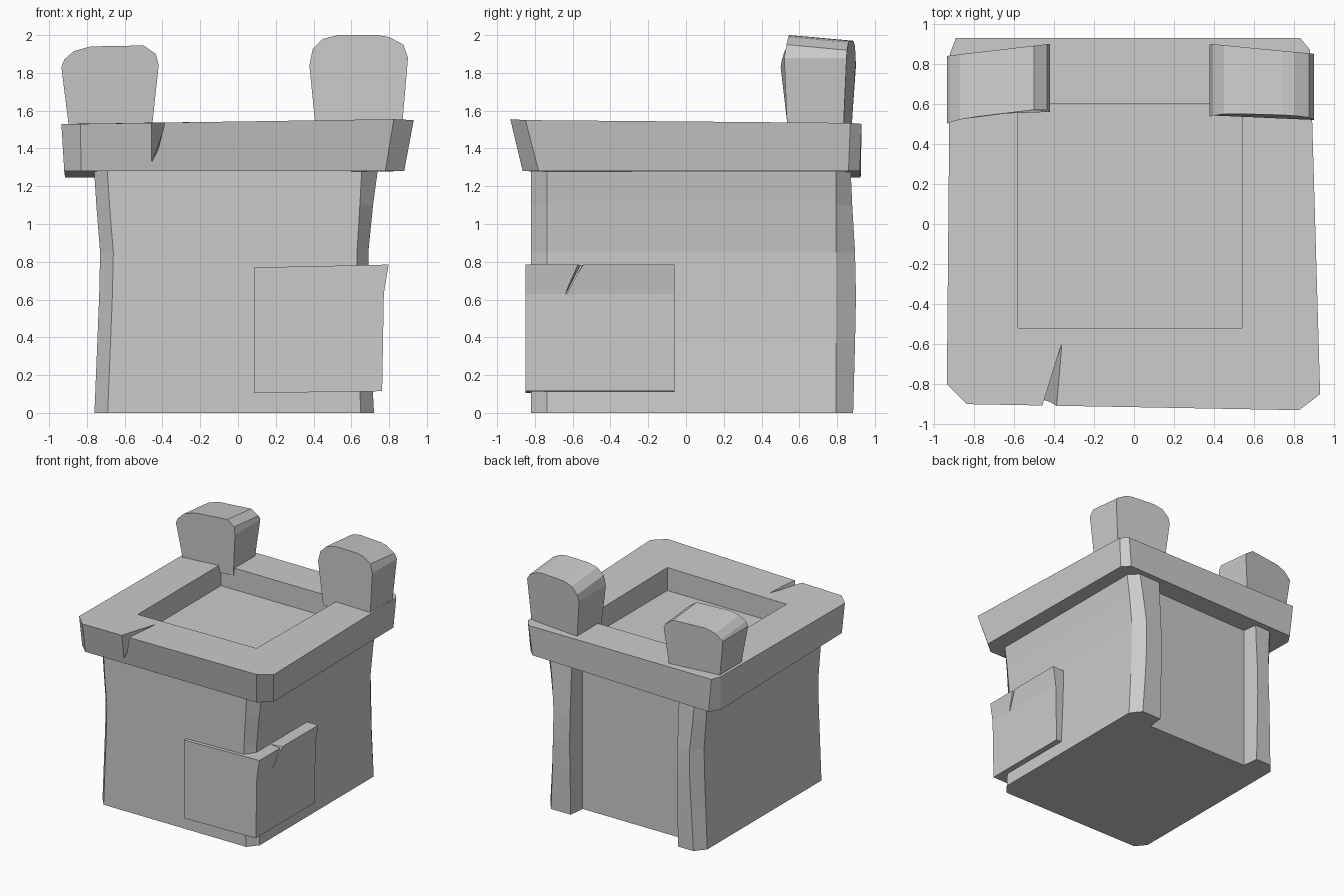
import bpy, bmesh

if "Cube" in bpy.data.objects:
    bpy.data.objects.remove(bpy.data.objects["Cube"])


def loft(name, rings):
    """Skin a stack of equal-length point rings and cap both ends."""
    bm = bmesh.new()
    vr = [[bm.verts.new(p) for p in ring] for ring in rings]
    n = len(rings[0])
    for a, b in zip(vr, vr[1:]):
        for i in range(n):
            j = (i + 1) % n
            bm.faces.new((a[i], a[j], b[j], b[i]))
    bm.faces.new(vr[0][::-1])
    bm.faces.new(vr[-1])
    if bm.calc_volume(signed=True) < 0:
        bmesh.ops.reverse_faces(bm, faces=bm.faces)
    me = bpy.data.meshes.new(name)
    bm.to_mesh(me)
    bm.free()
    ob = bpy.data.objects.new(name, me)
    bpy.context.collection.objects.link(ob)
    return ob


def cut(target, cutter):
    m = target.modifiers.new(cutter.name, 'BOOLEAN')
    m.operation = 'DIFFERENCE'
    m.solver = 'EXACT'
    m.object = cutter
    cutter.hide_render = True
    cutter.hide_viewport = True


def flat(points, z):
    return [(x, y, z) for x, y in points]


# Waisted body: chamfered corners, back wall recessed between two pillars
def body_ring(z, l, r, b, c):
    return flat([(l, -.735), (l + .07, -.82), (r - c, -.82), (r, -.735),
                 (r, .795), (r - .07, b), (.465, b), (.45, .745),
                 (-.53, .745), (-.545, b), (l + .07, b), (l, .80)], z)


loft("tower_body", [body_ring(*lv) for lv in (
    (0, -.76, .72, .885, .07), (.37, -.745, .70, .895, .065), (.62, -.735, .692, .90, .06),
    (.85, -.73, .69, .895, .06), (1.1, -.75, .715, .88, .07), (1.285, -.762, .74, .872, .085))])

# Flared top slab, uneven octagon
bottom = [(-.92, -.78, 1.28), (-.83, -.865, 1.28), (.78, -.865, 1.28), (.88, -.78, 1.28),
          (.86, .86, 1.28), (.80, .92, 1.28), (-.86, .925, 1.245), (-.915, .84, 1.245)]
top = [(-.935, -.80, 1.53), (-.835, -.90, 1.53), (.825, -.93, 1.555), (.93, -.85, 1.55),
       (.88, .87, 1.535), (.83, .93, 1.53), (-.89, .93, 1.53), (-.92, .85, 1.53)]
slab = loft("top_slab", [bottom, top])

# Square recess in the slab
square = [(-.58, -.52), (.54, -.52), (.54, .60), (-.58, .60)]
cut(slab, loft("recess_cutter", [flat(square, 1.35), flat(square, 1.7)]))

# Wedge crack in the slab's front edge
cut(slab, loft("slab_crack_cutter", [
    flat([(-.456, -.87), (-.462, -1.0), (-.45, -1.0)], 1.33),
    flat([(-.345, -.55), (-.485, -1.0), (-.385, -1.0)], 1.575)]))


# Round-topped merlons: front profile extruded back, front face leaning out
def merlon(name, profile, z_mid, front, back, lean_in):
    x0 = min(p[0] for p in profile)
    w = max(p[0] for p in profile) - x0
    z_top = max(p[1] for p in profile)
    rings = []
    for ends, lean, peak in ((front, lean_in, .02), (back, -.02, 0)):
        ring = []
        for x, z in profile:
            y = ends[0] + (ends[1] - ends[0]) * (x - x0) / w
            if z < z_mid:
                y += lean * (z_mid - z) / (z_mid - 1.5)
            else:
                y += peak * (z - z_mid) / (z_top - z_mid)
            ring.append((x, y, z - (.03 if lean < 0 and z > z_mid else 0)))
        rings.append(ring)
    return loft(name, rings)


merlon("merlon_left", [(-.89, 1.47), (-.46, 1.47), (-.42, 1.84), (-.435, 1.90), (-.50, 1.945),
                       (-.78, 1.94), (-.87, 1.915), (-.92, 1.87), (-.935, 1.83)],
       1.84, (.50, .56), (.84, .90), .035)
merlon("merlon_right", [(.415, 1.47), (.865, 1.47), (.90, 1.88), (.875, 1.95), (.80, 1.99),
                        (.74, 2.0), (.53, 2.0), (.45, 1.98), (.395, 1.925), (.378, 1.84)],
       1.88, (.535, .52), (.90, .85), .015)


# Corner stone wrapped round the front right edge, upper band flared
def stone_ring(x, z0, z1):
    return [(.085, -.85, z0), (x, -.85, z1), (x, -.06, z1), (.085, -.06, z0)]


stone = loft("corner_stone", [stone_ring(.763, .105, .115), stone_ring(.772, .63, .63),
                              stone_ring(.797, .77, .785)])

# Slanted crack in the stone's right side
cut(stone, loft("stone_crack_cutter", [
    [(.745, -.637, .63), (.9, -.637, .63), (.9, -.632, .63), (.745, -.632, .63)],
    [(.70, -.55, .80), (.9, -.58, .80), (.9, -.53, .80), (.70, -.54, .80)]]))
